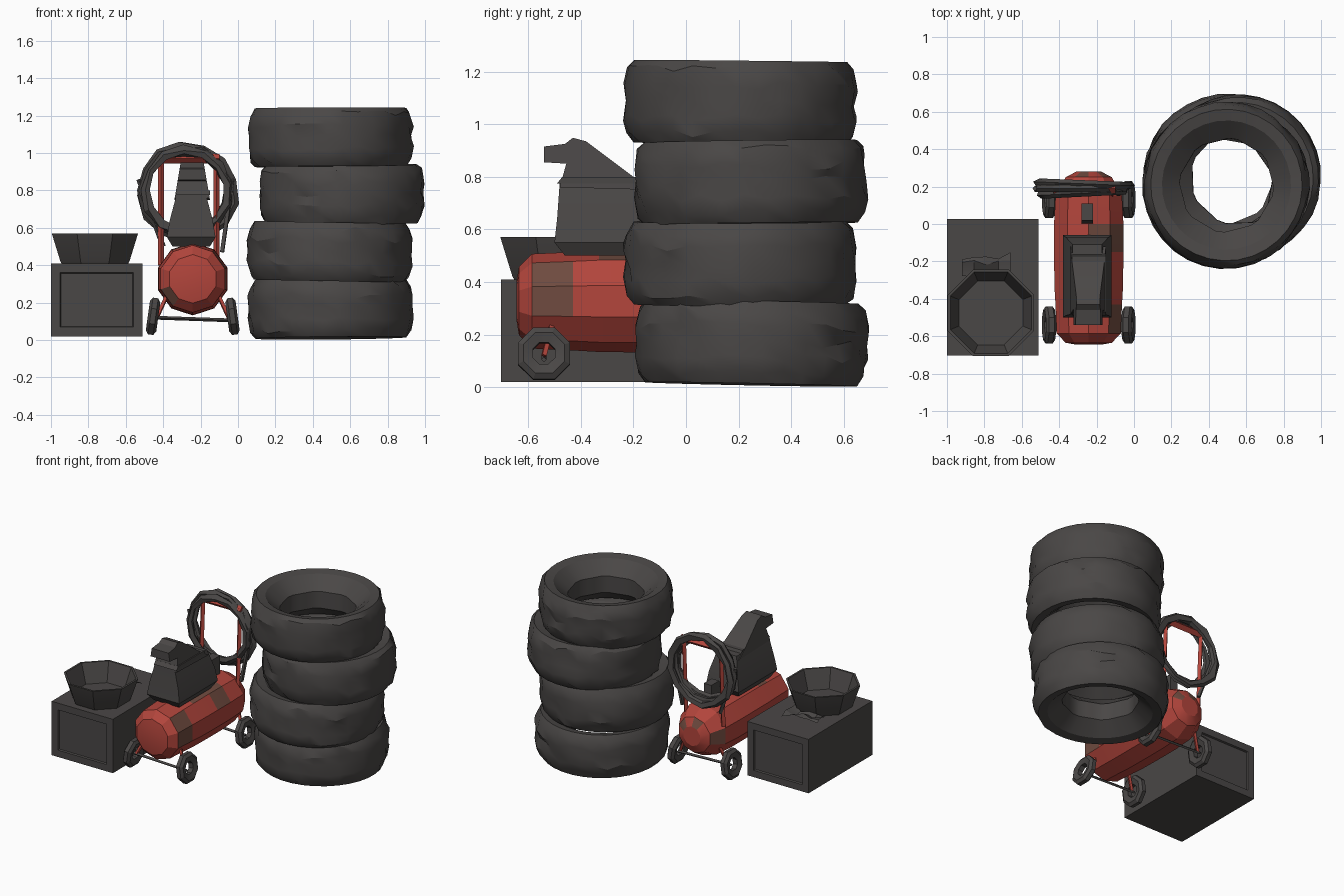
import bpy, bmesh, math, random
from mathutils import Vector, Matrix

random.seed(4)
if "Cube" in bpy.data.objects:
    bpy.data.objects.remove(bpy.data.objects["Cube"], do_unlink=True)


def material(name, rgb):
    m = bpy.data.materials.new(name)
    m.use_nodes = True
    m.diffuse_color = (*rgb, 1)
    m.node_tree.nodes["Principled BSDF"].inputs["Base Color"].default_value = (*rgb, 1)
    return m


RUBBER = material("dark rubber grey", (0.068, 0.063, 0.061))
RED = material("tank red", (0.45, 0.06, 0.045))
RUST = material("worn rust brown", (0.16, 0.07, 0.05))


def finish(bm, name, mats, loc=(0, 0, 0), rot=(0, 0, 0), angle=25):
    bmesh.ops.recalc_face_normals(bm, faces=bm.faces)
    me = bpy.data.meshes.new(name)
    bm.to_mesh(me)
    bm.free()
    ob = bpy.data.objects.new(name, me)
    bpy.context.collection.objects.link(ob)
    ob.location, ob.rotation_euler = loc, rot
    for m in mats:
        me.materials.append(m)
    bpy.ops.object.select_all(action="DESELECT")
    ob.select_set(True)
    bpy.context.view_layer.objects.active = ob
    bpy.ops.object.shade_smooth_by_angle(angle=math.radians(angle))
    return ob


def bridge(bm, loops, closed=False):
    """Join equal vertex loops with quads; cap the ends unless closed."""
    n = len(loops[0])
    for i in range(len(loops) if closed else len(loops) - 1):
        a, b = loops[i], loops[(i + 1) % len(loops)]
        for j in range(n):
            k = (j + 1) % n
            bm.faces.new((a[j], a[k], b[k], b[j]))
    if not closed:
        bm.faces.new(loops[0])
        bm.faces.new(loops[-1])


def lathe(profile, segs, closed=False, shape=lambda r, z, a: (r, z)):
    bm = bmesh.new()
    loops = []
    for r, z in profile:
        loop = []
        for j in range(segs):
            a = math.tau * (j + 0.5) / segs
            rr, zz = shape(r, z, a)
            loop.append(bm.verts.new((rr * math.cos(a), rr * math.sin(a), zz)))
        loops.append(loop)
    bridge(bm, loops, closed)
    return bm


def loft(name, levels, mat):
    """Stack of rectangles: z, x half width, x centre, front y, back y."""
    bm = bmesh.new()
    bridge(bm, [[bm.verts.new(p) for p in
                 ((c - w, f, z), (c + w, f, z), (c + w, b, z), (c - w, b, z))]
                for z, w, c, f, b in levels])
    return finish(bm, name, [mat])


def extrude_side(name, outline, x0, x1, mat, pinch=1):
    """Side outline in (y, z) extruded along x, pinched towards its top."""
    bm = bmesh.new()
    mid, top = (x0 + x1) / 2, max(z for y, z in outline)
    low = min(z for y, z in outline)
    loops = []
    for x in (x0, x1):
        loops.append([bm.verts.new((mid + (x - mid) * (1 + (pinch - 1) * (z - low) / (top - low)), y, z))
                      for y, z in outline])
    bridge(bm, loops)
    return finish(bm, name, [mat])


def rod(name, a, b, radius, mat):
    a, b = Vector(a), Vector(b)
    bm = bmesh.new()
    bmesh.ops.create_cone(bm, cap_ends=True, segments=4, radius1=radius, radius2=radius,
                          depth=(b - a).length)
    spin = (b - a).to_track_quat("Z", "Y").to_matrix().to_4x4()
    bmesh.ops.transform(bm, matrix=Matrix.Translation((a + b) / 2) @ spin, verts=bm.verts)
    return finish(bm, name, [mat])


# Stack of battered tyres: round outside, eight-sided bore
def tyre_shape(r, z, a):
    if r < 0.3:
        step = math.tau / 8
        r *= math.cos(step / 2) / math.cos((a % step) - step / 2) * 1.04
    elif r > 0.42:
        r -= random.choice((0, 0, 0.004, 0.014))
        z += random.uniform(-0.018, 0.018)
    return r, z


TYRE = [(0.25, -0.06), (0.25, 0.06), (0.345, 0.145), (0.405, 0.157), (0.433, 0.12),
        (0.446, 0.06), (0.44, 0), (0.446, -0.06), (0.433, -0.12), (0.405, -0.157), (0.345, -0.145)]
STACK = [(0.495, 0.25, -0.02), (0.49, 0.205, 0.015), (0.555, 0.247, -0.015), (0.495, 0.207, 0.01)]
for i, (x, y, tilt) in enumerate(STACK):
    finish(lathe(TYRE, 32, True, tyre_shape), f"tyre_{i + 1}", [RUBBER],
           (x, y, 0.168 + 0.305 * i), (tilt, tilt / 2, i), 28)

# Crate with recessed front and back panels
bm = bmesh.new()
bmesh.ops.create_cube(bm, size=1)
bmesh.ops.transform(bm, verts=bm.verts, matrix=Matrix.Translation((-0.755, -0.338, 0.215))
                    @ Matrix.Diagonal((0.49, 0.73, 0.39, 1)))
bm.normal_update()
ends = [f for f in bm.faces if abs(f.normal.y) > 0.9]
bmesh.ops.inset_individual(bm, faces=ends, thickness=0.07)
bmesh.ops.inset_individual(bm, faces=ends, thickness=0.006, depth=-0.012)
finish(bm, "crate", [RUBBER])

# Basin on the crate
BASIN = [(0.19, 0), (0.2, 0.015), (0.25, 0.165), (0.235, 0.165), (0.185, 0.03)]
finish(lathe(BASIN, 8), "basin", [RUBBER], (-0.765, -0.475, 0.406))

# Crumpled rag behind the basin
bm = bmesh.new()
bmesh.ops.create_grid(bm, x_segments=4, y_segments=3, size=1)
for v in bm.verts:
    v.co = (-0.79 + v.co.x * 0.13, -0.235 + v.co.y * 0.06 + random.uniform(-0.025, 0.025),
            0.408 + random.uniform(0, 0.04))
finish(bm, "rag", [RUBBER])

# Ten-sided pressure tank lying along y, with worn patches
TANK = [(0.07, -0.645), (0.13, -0.635), (0.18, -0.585), (0.187, -0.43), (0.193, -0.33),
        (0.195, -0.15), (0.195, 0), (0.187, 0.15), (0.13, 0.25), (0.07, 0.28)]
bm = lathe([(r, -y) for r, y in TANK], 10)
for f in bm.faces:
    f.material_index = int(random.random() < 0.12)
finish(bm, "tank", [RED, RUST], (-0.242, 0, 0.327), (math.pi / 2, 0, 0))

# Wheels, axles and legs
WHEEL = [(0.045, -0.018), (0.045, 0.018), (0.085, 0.028), (0.107, 0.014),
         (0.107, -0.014), (0.085, -0.028)]
for end, y in (("front", -0.54), ("rear", 0.13)):
    for side, s in (("right", -1), ("left", 1)):
        x = -0.242 + s * 0.212
        finish(lathe(WHEEL, 8, True), f"{end}_{side}_wheel", [RUBBER],
               (x, y, 0.127), (0, math.pi / 2 - s * 0.14, 0))
        rod(f"{end}_{side}_leg", (x - s * 0.02, y, 0.12), (x - s * 0.075, y + 0.03, 0.24), 0.012, RED)
    rod(f"{end}_axle", (-0.455, y, 0.12), (-0.03, y, 0.105), 0.01, RUBBER)

# Compressor pump: tapered block, sloping head, nozzle
loft("pump_body", [(0.50, 0.10, -0.25, -0.46, -0.1), (0.55, 0.13, -0.25, -0.5, -0.06),
                   (0.64, 0.115, -0.25, -0.49, -0.07), (0.78, 0.078, -0.25, -0.48, -0.11)], RUBBER)
extrude_side("pump_head", [(-0.48, 0.76), (-0.455, 0.85), (-0.54, 0.855), (-0.54, 0.915),
                           (-0.46, 0.925), (-0.43, 0.948), (-0.38, 0.935), (-0.2, 0.8),
                           (-0.12, 0.75)], -0.34, -0.15, RUBBER, 0.65)
loft("pump_flange", [(0.775, 0.09, -0.24, -0.49, -0.16), (0.80, 0.09, -0.24, -0.47, -0.17)], RUBBER)
loft("valve", [(0.50, 0.03, -0.25, 0.0, 0.11), (0.64, 0.03, -0.25, 0.02, 0.11)], RUBBER)

# Red handle frame at the rear
for side, x in (("right", -0.412), ("left", -0.115)):
    rod(f"handle_{side}_post", (x, 0.19, 0.98), (x, 0.16, 0.4), 0.017, RED)
rod("handle_bar", (-0.43, 0.19, 0.97), (-0.1, 0.19, 0.97), 0.026, RED)

# Coiled hose hanging on the handle
COILS = [(0.235, 0.19, 0.0), (0.222, 0.165, 0.05), (0.245, 0.215, -0.04)]
for i, (r, y, tilt) in enumerate(COILS):
    ring = [(r + 0.026 * math.cos(t), 0.02 * math.sin(t))
            for t in (math.tau * k / 5 for k in range(5))]
    finish(lathe(ring, 13, True, lambda r, z, a: (r + random.uniform(-0.012, 0.01), z)),
           f"hose_coil_{i + 1}", [RUBBER], (-0.285 + 0.01 * i, y, 0.8 - 0.008 * i),
           (math.pi / 2, tilt, tilt))
rod("hose_tail_right", (-0.53, 0.19, 0.86), (-0.4, 0.18, 0.5), 0.014, RUBBER)
rod("hose_tail_left", (-0.03, 0.2, 0.86), (-0.085, 0.16, 0.47), 0.014, RUBBER)
